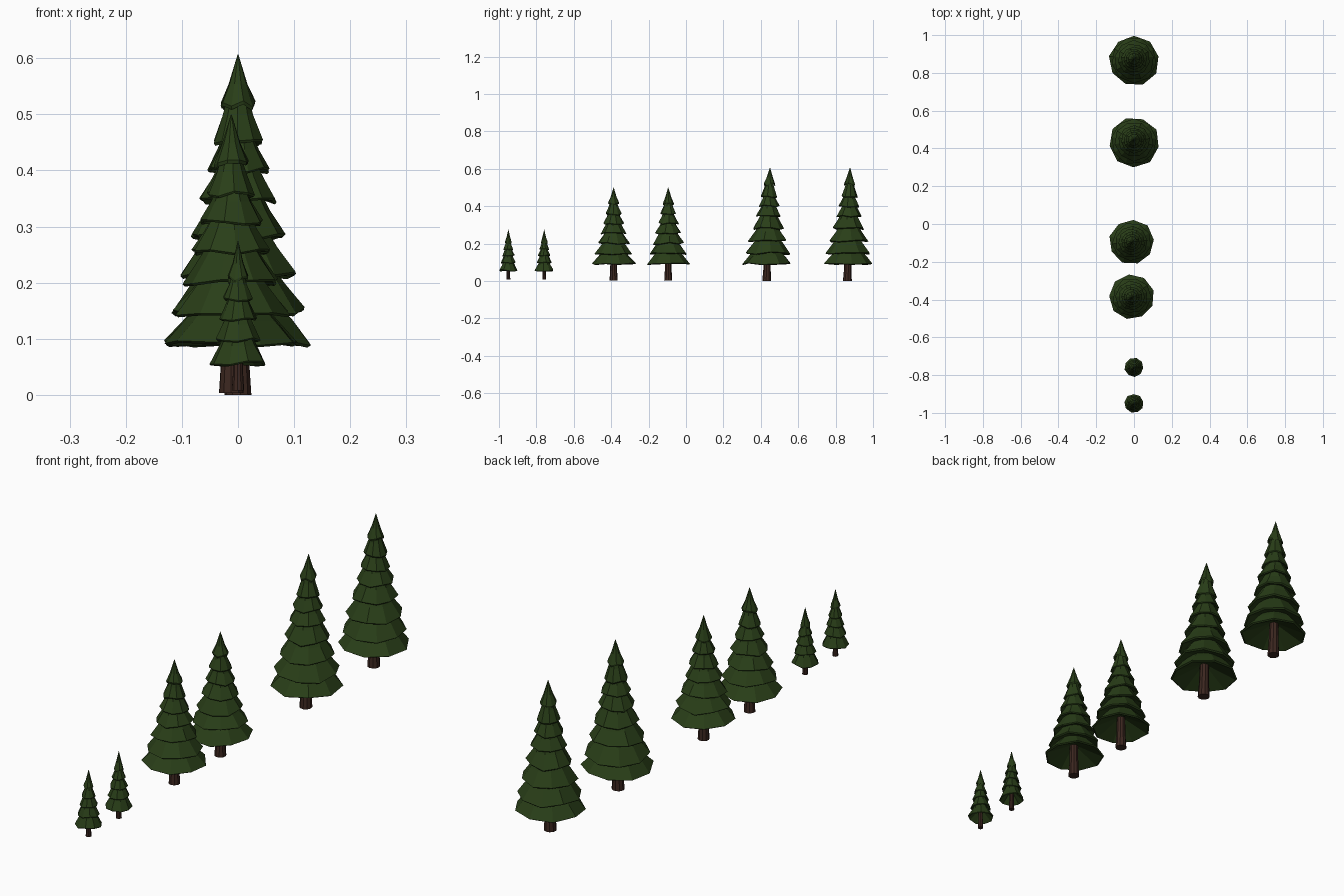
import bpy, bmesh, random
from math import sin, cos, pi

if "Cube" in bpy.data.objects:
    bpy.data.objects.remove(bpy.data.objects["Cube"])

random.seed(4)
SIDES = 9


def material(name, rgb):
    m = bpy.data.materials.new(name)
    m.diffuse_color = (*rgb, 1)
    m.use_nodes = True
    m.node_tree.nodes["Principled BSDF"].inputs["Base Color"].default_value = m.diffuse_color
    return m


GREEN = material("needles", (0.022, 0.048, 0.009))
BROWN = material("bark", (0.045, 0.02, 0.014))


def finish(bm, name, mat):
    bmesh.ops.recalc_face_normals(bm, faces=bm.faces)
    me = bpy.data.meshes.new(name)
    bm.to_mesh(me)
    bm.free()
    me.materials.append(mat)
    ob = bpy.data.objects.new(name, me)
    bpy.context.collection.objects.link(ob)


def loft(bm, rings):
    """Join rings of equal length, each a list of points, and cap both ends."""
    vs = [[bm.verts.new(p) for p in ring] for ring in rings]
    n = len(vs[0])
    for a, b in zip(vs, vs[1:]):
        for i in range(n):
            j = (i + 1) % n
            bm.faces.new((a[i], a[j], b[j], b[i]))
    bm.faces.new(vs[0])
    bm.faces.new(vs[-1])


def ring(cx, cy, r, z, turn, n=SIDES, jig=None):
    pts = []
    for i in range(n):
        a = turn + 2 * pi * i / n
        dr, dz = jig[i] if jig else (0, 0)
        pts.append((cx + (r + dr) * cos(a), cy + (r + dr) * sin(a), z + dz))
    return pts


def tree(label, x, y, tip, tiers, trunk_r, base, lean, turn):
    z0 = tiers[0][0]

    def axis(z):
        return x, y + lean * ((z - z0) / (tip - z0))

    # trunk, slightly flared at the foot and hidden inside the foliage above
    bm = bmesh.new()
    loft(bm, [ring(*axis(z), r, z, turn, 10) for r, z in
              ((trunk_r, base), (trunk_r * .85, z0 * .6),
               (trunk_r * .75, z0 + .05), (trunk_r * .3, z0 + .5 * (tip - z0)))])
    finish(bm, label + "_trunk", BROWN)

    # overlapping skirts of branches, hollow underneath
    bm = bmesh.new()
    for k, (z, r) in enumerate(tiers):
        last = k == len(tiers) - 1
        nz, nr = (tip, 0) if last else tiers[k + 1]
        gap = nz - z
        t = turn + k * pi / SIDES
        jig = [(random.uniform(-.02, .04) * r, random.uniform(-.12, .08) * min(gap, .06))
               for _ in range(SIDES)]
        if last:
            outer = [(r * .55, z + gap * .42), (r * .02, tip)]
        else:
            outer = [(nr * .60 + r * .20, z + gap * .75),
                     (nr * .45, nz + gap * .55)]
        rise = gap * (.9 if k == 0 else .45)
        rings = [ring(*axis(z), r * .12, z + rise, t),
                 ring(*axis(z), r * .95, z - gap * .02, t, jig=jig),
                 ring(*axis(z), r, z + gap * .05, t, jig=jig)]
        rings += [ring(*axis(zz), rr, zz, t) for rr, zz in outer]
        loft(bm, rings)
    finish(bm, label + "_foliage", GREEN)


# (height, radius) of each skirt, from the bottom up
LARGE = [(.092, .131), (.148, .120), (.213, .103), (.28, .084), (.345, .068),
         (.40, .055), (.45, .044), (.515, .031)]
MEDIUM = [(.092, .117), (.145, .101), (.20, .085), (.255, .069), (.307, .055),
          (.357, .042), (.41, .030)]
SMALL = [(.056, .050), (.098, .040), (.135, .033), (.17, .026), (.205, .018)]

tree("small_tree_a", 0, -.95, .275, SMALL, .011, .008, 0, .2)
tree("small_tree_b", 0, -.758, .275, SMALL, .011, .008, 0, .6)
tree("medium_tree_a", -.012, -.387, .50, MEDIUM, .022, .003, 0, .3)
tree("medium_tree_b", -.012, -.095, .50, MEDIUM, .022, .003, 0, .1)
tree("large_tree_a", 0, .434, .607, LARGE, .024, 0, .015, .5)
tree("large_tree_b", 0, .865, .607, LARGE, .024, 0, .012, .17)
